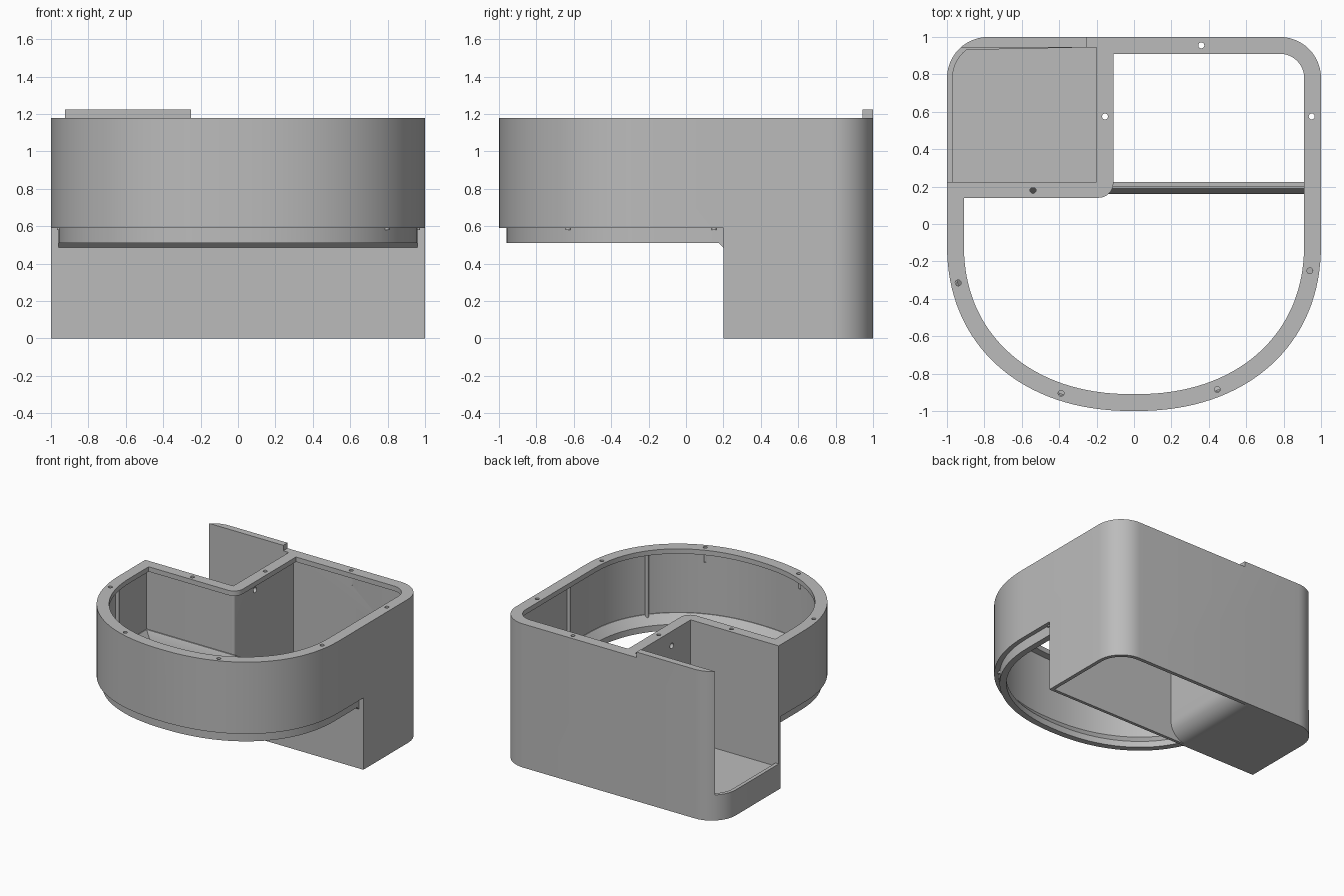
import bpy, bmesh
from math import sin, cos, pi, radians
from mathutils import Vector

if "Cube" in bpy.data.objects:
    bpy.data.objects.remove(bpy.data.objects["Cube"], do_unlink=True)

grey = bpy.data.materials.new("plain grey")
grey.use_nodes = True
grey.diffuse_color = (0.5, 0.5, 0.5, 1)
grey.node_tree.nodes["Principled BSDF"].inputs["Base Color"].default_value = (0.5, 0.5, 0.5, 1)

TOP = 1.18          # rim height
STEP = 0.59         # underside of the overhanging front
BACK = 0.2          # front plane of the lower box
WALL = 0.03
RIM = 0.09


def loft(name, layers):
    """Closed solid through equal-length rings of 3D points."""
    bm = bmesh.new()
    rings = [[bm.verts.new(p) for p in ring] for ring in layers]
    bm.faces.new(rings[0])
    bm.faces.new(rings[-1])
    n = len(rings[0])
    for a, b in zip(rings, rings[1:]):
        for i in range(n):
            j = (i + 1) % n
            bm.faces.new((a[i], a[j], b[j], b[i]))
    bmesh.ops.recalc_face_normals(bm, faces=bm.faces)
    mesh = bpy.data.meshes.new(name)
    bm.to_mesh(mesh)
    bm.free()
    mesh.materials.append(grey)
    ob = bpy.data.objects.new(name, mesh)
    bpy.context.collection.objects.link(ob)
    return ob


def flat(points, z):
    return [(x, y, z) for x, y in points]


def prism(name, points, z0, z1):
    return loft(name, [flat(points, z0), flat(points, z1)])


def box(name, x0, x1, y0, y1, z0, z1):
    return prism(name, [(x0, y0), (x1, y0), (x1, y1), (x0, y1)], z0, z1)


def rod(name, centre, radius, start, end, axis="z"):
    circle = [(radius * cos(i * pi / 8), radius * sin(i * pi / 8)) for i in range(16)]
    u, v = centre
    if axis == "z":
        return loft(name, [[(u + a, v + b, h) for a, b in circle] for h in (start, end)])
    return loft(name, [[(h, u + a, v + b) for a, b in circle] for h in (start, end)])


def cut(target, cutter):
    mod = target.modifiers.new("cut", "BOOLEAN")
    mod.operation = "DIFFERENCE"
    mod.solver = "EXACT"
    mod.object = cutter
    bpy.context.view_layer.objects.active = target
    bpy.ops.object.modifier_apply(modifier=mod.name)
    bpy.data.objects.remove(cutter, do_unlink=True)


def arc(cx, cy, r, a0, a1, n=12):
    return [(cx + r * cos(radians(a0 + (a1 - a0) * i / n)),
             cy + r * sin(radians(a0 + (a1 - a0) * i / n))) for i in range(n + 1)]


def bow(d):
    """Rounded front curve, inset by d, from left to right in x."""
    pts = []
    for i in range(65):
        t = pi + pi * i / 64
        c, s = cos(t), sin(t)
        x = (1 - d) * abs(c) ** (2 / 2.2) * (1 if c > 0 else -1)
        pts.append((x, -0.1 - (0.9 - d) * abs(s) ** (2 / 2.2)))
    return pts


def corner(d, a0):
    return arc(0.78 if a0 == 0 else -0.78, 0.78, 0.22 - d, a0, a0 + 90)


def outline(d):
    return bow(d) + corner(d, 0) + corner(d, 90)


def l_shape(d, px, py, r):
    """Inset outline without the pocket corner."""
    return bow(d) + corner(d, 0) + [(px, 1 - d)] + arc(px - r, py + r, r, 0, -90, 8) + [(d - 1, py)]


# Main shell: full outline, front undercut, raised tab left on the back
shell = prism("shell", outline(0), 0, 1.225)
cut(shell, box("cutter", -2, 2, -2, BACK, -1, STEP))
cut(shell, box("cutter", -0.25, 2, -2, 2, TOP, 2))
cut(shell, box("cutter", -2, 0, -2, 0.945, TOP, 2))

# Main cavity under an inward rim
cut(shell, prism("cutter", l_shape(WALL, -0.175, BACK, 0.02), 0.58, 1.14))
cut(shell, prism("cutter", l_shape(RIM, -0.11, 0.14, 0.08), 0.7, 1.4))

# Lower box cavity, open at the bottom
cut(shell, prism("cutter", [(-0.175, 0.225), (0.97, 0.225)] + corner(WALL, 0) + [(-0.175, 0.97)], -0.5, 0.7))

# Rounded underside of the pocket
r = 0.15
fillet = arc(-0.175 - r, r, r, 0, -90, 10) + [(-0.175 - r, -0.2), (-0.1, -0.2), (-0.1, r)]
cut(shell, loft("cutter", [[(x, y, z) for x, z in fillet] for y in (0.225, 0.97)]))

# Pocket open to the side, with a shallow sunken floor behind a sill
cut(shell, box("cutter", -2, -0.2, 0.225, 0.945, 0.21, 2))
floor = [(-0.2, 0.225), (-0.2, 0.945)]
floor += [p for p in corner(WALL, 90) if p[1] < 0.944] + [(-0.97, 0.225)]
cut(shell, prism("cutter", floor, 0.185, 0.5))

# Screw holes in the rim and a cable hole in the pocket wall
for hole in [(0.36, 0.955), (-0.155, 0.575), (0.95, 0.575), (-0.54, 0.18),
             (-0.94, -0.315), (0.94, -0.25), (-0.39, -0.905), (0.445, -0.885)]:
    cut(shell, rod("cutter", hole, 0.016, 1.05, 1.4))
cut(shell, rod("cutter", (0.47, 1.06), 0.022, -0.3, 0, "x"))


# Stepped lip under the front, with a sloped inner ledge
def lip_ring(d, y, z):
    return flat(bow(d) + [(1 - d, y), (d - 1, y)], z)


lip = loft("lower_lip", [lip_ring(0.04, BACK, 0.51), lip_ring(0.04, BACK, 0.595),
                         lip_ring(0.015, BACK, 0.595), lip_ring(0.015, BACK, 0.63)])
cut(lip, loft("cutter", [lip_ring(RIM, 0.16, 0.4), lip_ring(RIM, 0.16, 0.56),
                         lip_ring(0.028, 0.195, 0.64)]))

# Chamfer joining the lip to the lower box
wedge = [(0.172, 0.512), (0.202, 0.485), (0.202, 0.512)]
chamfer = loft("lip_chamfer", [[(x, y, z) for y, z in wedge] for x in (-0.96, 0.96)])

# Slim ribs inside the wall
ribs = [rod("wall_rib", p, 0.014, 0.58, 1.15)
        for p in [(0.96, 0.15), (0.795, -0.63), (-0.955, -0.2)]]

# Smooth curved walls, crisp edges
bpy.ops.object.select_all(action="DESELECT")
for ob in [shell, lip, chamfer] + ribs:
    ob.select_set(True)
bpy.context.view_layer.objects.active = shell
bpy.ops.object.shade_smooth_by_angle(angle=radians(30))
